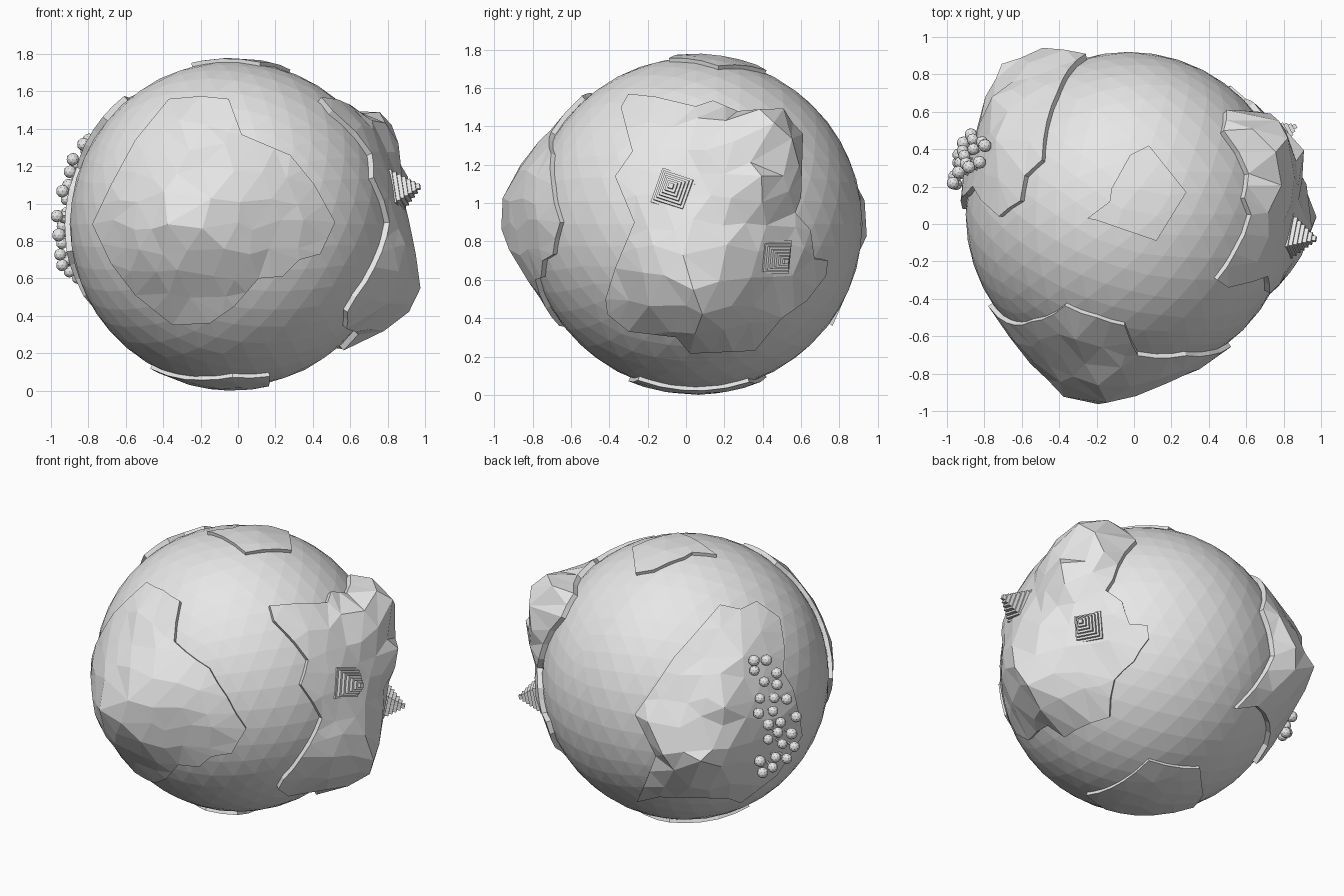
import bpy, bmesh, math, random
from mathutils import Vector, Matrix
from mathutils.geometry import delaunay_2d_cdt, intersect_point_line

random.seed(4)
if "Cube" in bpy.data.objects:
    bpy.data.objects.remove(bpy.data.objects["Cube"])

CENTRE = Vector((-0.03, 0.05, 0.89))
R = 0.87

grey = bpy.data.materials.new("plain grey")
grey.use_nodes = True
grey.diffuse_color = (0.8, 0.8, 0.8, 1)
grey.node_tree.nodes["Principled BSDF"].inputs["Base Color"].default_value = (0.8, 0.8, 0.8, 1)


def finish(bm, name):
    mesh = bpy.data.meshes.new(name)
    bm.to_mesh(mesh)
    bm.free()
    mesh.materials.append(grey)
    obj = bpy.data.objects.new(name, mesh)
    obj.location = CENTRE
    bpy.context.collection.objects.link(obj)
    return obj


def frame(az, el):
    """Axes of a plane that faces outward along the given direction."""
    a, e = math.radians(az), math.radians(el)
    out = Vector((math.cos(e) * math.cos(a), math.cos(e) * math.sin(a), math.sin(e)))
    side = Vector((-math.sin(a), math.cos(a), 0))
    return side, out.cross(side), out


def on_sphere(axes, p, r):
    """Lift a flat point onto the sphere of radius r."""
    depth = math.sqrt(max(r * r - p[0] ** 2 - p[1] ** 2, 0.0))
    return axes[0] * p[0] + axes[1] * p[1] + axes[2] * depth


def land(name, axes, outline, rise, peaks=(), rough=0.0, gap=0.13):
    """Raised slab with a ragged coast, faceted hills and a cliff edge."""
    corners = [Vector(p) for p in outline]
    coast = []
    for a, b in zip(corners, corners[1:] + corners[:1]):
        n = max(1, math.ceil((b - a).length / 0.13))
        coast += [a.lerp(b, i / n) for i in range(n)]

    def clear_of_coast(p):
        for a, b in zip(coast, coast[1:] + coast[:1]):
            q, t = intersect_point_line(p.to_3d(), a.to_3d(), b.to_3d())
            q = a.lerp(b, min(max(t, 0), 1))
            if (q - p).length < 0.05:
                return False
        return True

    inner = [Vector(p[:2]) for p in peaks]
    steps = int(0.9 / gap)
    for i in range(-steps, steps + 1):
        for j in range(-steps, steps + 1):
            p = Vector(((i + 0.5 * (j % 2)) * gap, j * gap))
            p += Vector((random.uniform(-1, 1), random.uniform(-1, 1))) * gap * 0.25
            near_peak = any((p - Vector(k[:2])).length < gap * 0.6 for k in peaks)
            if p.length < 0.86 and not near_peak and clear_of_coast(p):
                inner.append(p)

    points, _, faces, *_ = delaunay_2d_cdt(
        coast + inner, [], [list(range(len(coast)))], 1, 1e-5)
    bm = bmesh.new()
    verts = []
    for i, p in enumerate(points):
        base = on_sphere(axes, p, R + rise)
        height = 0
        if i >= len(coast):
            height = random.uniform(0, rough)
            for u, v, h, width in peaks:
                d = (base - on_sphere(axes, (u, v), R + rise)).length
                height = max(height, h * (1 - d / width) + random.uniform(-rough, rough) * 0.5)
        verts.append(bm.verts.new(base * (1 + height / (R + rise))))
    for f in faces:
        bm.faces.new([verts[i] for i in f])
    bmesh.ops.delete(bm, geom=[v for v in bm.verts if not v.link_faces], context="VERTS")

    # cliff wall down into the globe
    rim = [e for e in bm.edges if e.is_boundary]
    wall = bmesh.ops.extrude_edge_only(bm, edges=rim)["geom"]
    for v in wall:
        if isinstance(v, bmesh.types.BMVert):
            v.co = v.co.normalized() * (R - 0.03)
    bmesh.ops.recalc_face_normals(bm, faces=bm.faces[:])
    bm.faces.ensure_lookup_table()
    if bm.faces[0].normal.dot(bm.faces[0].calc_center_median()) < 0:
        bmesh.ops.reverse_faces(bm, faces=bm.faces[:])
    finish(bm, name)


# Globe
bm = bmesh.new()
bmesh.ops.create_icosphere(bm, subdivisions=4, radius=R)
finish(bm, "globe")

# Front land
FRONT = frame(-90, 0)
coast = [(-.37, 1.56), (-.2, 1.575), (-.05, 1.56), (.02, 1.37), (.28, 1.26), (.41, 1.1),
         (.52, .9), (.44, .73), (.33, .7), (.24, .61), (.11, .6), (-.02, .45), (-.15, .36),
         (-.35, .35), (-.55, .51), (-.68, .68), (-.78, .89), (-.68, 1.1), (-.55, 1.34)]
land("front_land", FRONT, [(x + .03, z - .89) for x, z in coast][::-1], 0.025,
     [(-.3, 0, .13, .42), (-.1, .12, .13, .4), (-.14, -.02, .13, .36)], 0.02)

# Side land with two mountains
SIDE = frame(0, 0)
coast = [(-.34, 1.5), (-.3, 1.57), (-.16, 1.555), (.05, 1.505), (.14, 1.535), (.27, 1.48),
         (.5, 1.48), (.61, 1.36), (.6, 1.03), (.57, .95), (.65, .86), (.67, .71), (.74, .7),
         (.73, .62), (.63, .49), (.5, .4), (.36, .23), (.02, .215), (-.05, .3), (-.3, .33),
         (-.41, .42), (-.42, .5), (-.37, .66), (-.27, .9), (-.37, 1.14), (-.28, 1.27)]
land("side_land", SIDE, [(y - .05, z - .89) for y, z in coast][::-1], 0.03,
     [(.34, .44, .19, .42), (.3, .22, .13, .3), (-.01, -.29, .16, .42),
      (.03, -.4, .15, .32), (.15, -.1, .06, .22)], 0.015)

# Back land
BACK = frame(130, 25)
coast = [(.165, .427), (.29, .396), (.396, .44), (.537, .335), (.555, .15), (.54, 0),
         (.6, -.1), (.64, -.27), (.66, -.385), (.5, -.62), (.28, -.78), (.2, -.75),
         (-.225, -.725), (-.35, -.75), (-.256, -.476), (-.378, -.22), (-.134, .12)]
land("back_land", BACK, coast[::-1], 0.03,
     [(-.2, -.42, .11, .35), (0, -.44, .15, .4), (.14, -.18, .09, .3), (.27, .1, .05, .25)],
     0.015)

# Polar caps
coast = [(-.25, .03), (-.13, .12), (-.12, .19), (-.02, .37), (.08, .42), (.28, .17),
         (.12, -.09), (-.2, .02)]
land("top_cap", frame(-90, 90), [(x + .03, y - .05) for x, y in coast][::-1], 0.02)
coast = [(.16, .33), (-.17, .42), (-.38, .2), (-.47, 0), (-.19, -.22), (-.03, -.3), (.17, -.25)]
land("bottom_cap", frame(-90, -90), [(x + .03, .05 - y) for x, y in coast], 0.02)


# Stepped pyramids
def pyramid(name, spot, size, spin, levels=7, step=0.021):
    out = on_sphere(SIDE, spot, R).normalized()
    across = Vector((0, 0, 1)).cross(out).normalized()
    turn = Matrix((across, out.cross(across), out)).transposed().to_4x4()
    turn = turn @ Matrix.Rotation(math.radians(spin), 4, "Z")
    bm = bmesh.new()
    for i in range(levels):
        width = size * (1 - i / levels)
        place = Matrix.Translation((0, 0, 0.885 + step * (i + 0.5)))
        bmesh.ops.create_cube(bm, size=1, matrix=turn @ place @ Matrix.Diagonal((width, width, step, 1)))
    finish(bm, name)


pyramid("upper_pyramid", (-.11, .17), 0.19, -18)
pyramid("lower_pyramid", (.40, -.165), 0.175, 0)

# Grove of round trees on thin trunks
grove = [(.35, .08), (.43, .08), (.35, .02), (.49, 0), (.41, -.05), (.49, -.07), (.38, -.15),
         (.47, -.15), (.55, -.16), (.37, -.24), (.46, -.23), (.43, -.31), (.51, -.3),
         (.61, -.27), (.49, -.36), (.58, -.37), (.43, -.4), (.52, -.43), (.6, -.45),
         (.48, -.51), (.55, -.52), (.38, -.53), (.46, -.57), (.4, -.6)]
crowns, trunks = bmesh.new(), bmesh.new()
for spot in grove:
    top = on_sphere(BACK, spot, 0.95 + random.uniform(-0.01, 0.015))
    bmesh.ops.create_icosphere(crowns, subdivisions=2, radius=random.uniform(0.031, 0.036),
                               matrix=Matrix.Translation(top))
    turn = top.to_track_quat("Z", "Y").to_matrix().to_4x4()
    bmesh.ops.create_cone(trunks, cap_ends=True, segments=6, radius1=0.007, radius2=0.006,
                          depth=0.1, matrix=Matrix.Translation(top * 0.95) @ turn)
finish(crowns, "tree_crowns")
finish(trunks, "tree_trunks")
